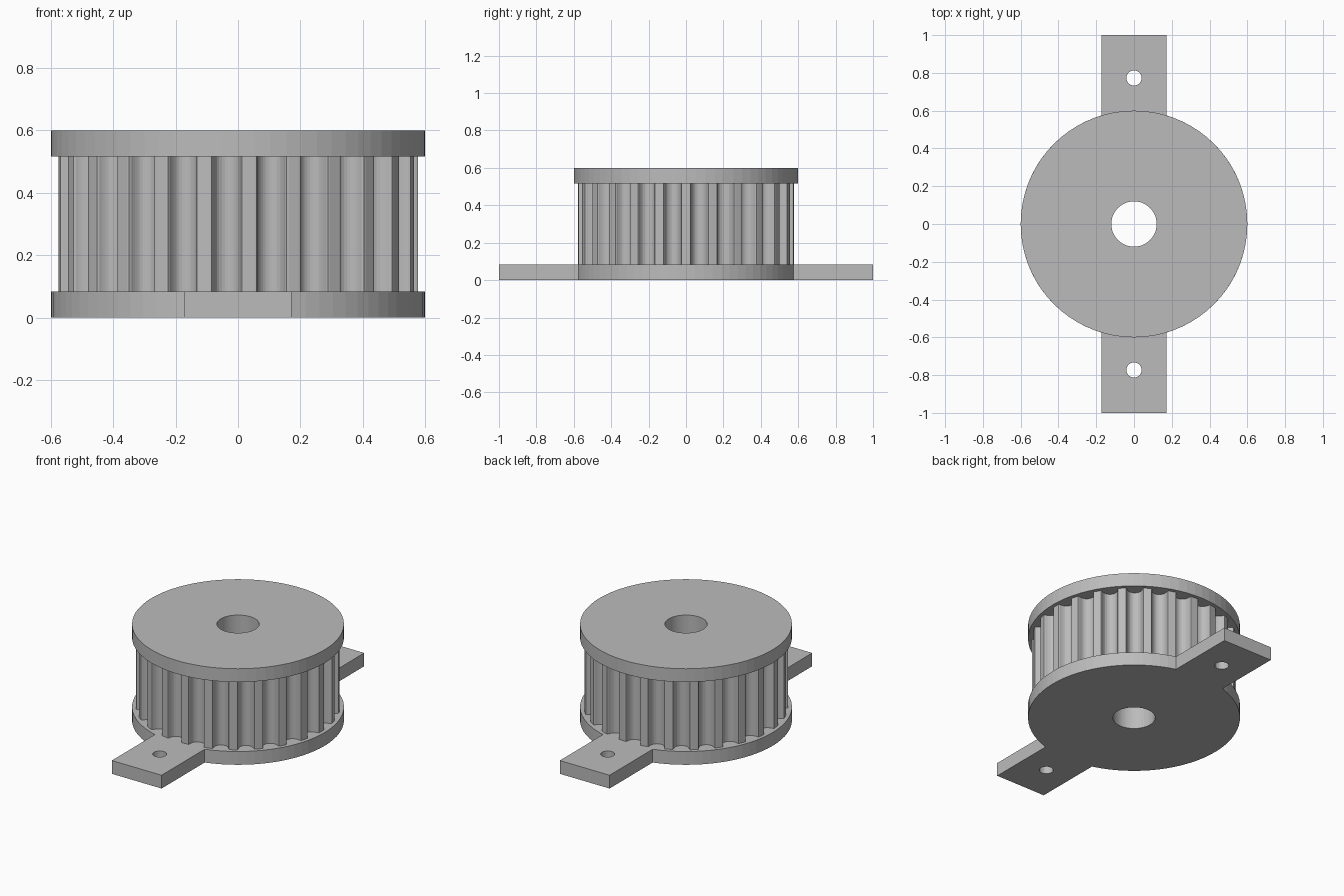
import bpy, bmesh, math
from mathutils import Vector

if "Cube" in bpy.data.objects:
    bpy.data.objects.remove(bpy.data.objects["Cube"])

FLANGE_R, BORE_R, TEETH = 0.6, 0.12, 25
TAB_W, TAB_Y, HOLE_Y, HOLE_R = 0.172, 1.0, 0.773, 0.04
Z0, Z1, Z2, Z3 = 0.0, 0.083, 0.517, 0.6

grey = bpy.data.materials.new("plain grey")
grey.diffuse_color = (0.5, 0.5, 0.5, 1)
grey.use_nodes = True
grey.node_tree.nodes["Principled BSDF"].inputs["Base Color"].default_value = grey.diffuse_color


def circle(r, n, cy=0.0):
    return [(r * math.cos(2 * math.pi * i / n), cy + r * math.sin(2 * math.pi * i / n))
            for i in range(n)]


def extrude(name, loops, z0, z1, caps=True):
    """Prism from an outer loop and any number of hole loops."""
    bm = bmesh.new()
    rims = {z0: [], z1: []}
    for loop in loops:
        low = [bm.verts.new((x, y, z0)) for x, y in loop]
        high = [bm.verts.new((x, y, z1)) for x, y in loop]
        for i in range(len(loop)):
            j = (i + 1) % len(loop)
            bm.faces.new((low[i], low[j], high[j], high[i]))
            rims[z0].append(bm.edges.get((low[i], low[j])))
            rims[z1].append(bm.edges.get((high[i], high[j])))
    if caps:
        for edges in rims.values():
            bmesh.ops.triangle_fill(bm, use_beauty=True, use_dissolve=False,
                                    edges=edges, normal=Vector((0, 0, 1)))
    bmesh.ops.recalc_face_normals(bm, faces=bm.faces)
    if not caps:
        # open tube: set wall directions from the loop order
        n = len(loops[0])
        bm.faces.ensure_lookup_table()
        for k, f in enumerate(bm.faces):
            c = f.calc_center_median()
            out = f.normal.x * c.x + f.normal.y * c.y > 0
            if out != (k < n):
                f.normal_flip()
    me = bpy.data.meshes.new(name)
    bm.to_mesh(me)
    bm.free()
    me.materials.append(grey)
    ob = bpy.data.objects.new(name, me)
    bpy.context.collection.objects.link(ob)
    return ob


# Base flange with a mounting tab at front and back
join = math.asin(TAB_W / FLANGE_R)
arc = [-math.pi / 2 + join + (math.pi - 2 * join) * i / 32 for i in range(33)]
right = [(FLANGE_R * math.cos(a), FLANGE_R * math.sin(a)) for a in arc]
half = [(TAB_W, -TAB_Y)] + right + [(TAB_W, TAB_Y)]
outline = half + [(-x, -y) for x, y in half]
extrude("base_flange", [outline, circle(BORE_R, 48),
                        circle(HOLE_R, 24, HOLE_Y), circle(HOLE_R, 24, -HOLE_Y)], Z0, Z1)

# Toothed drum: rounded belt grooves, half profile as (offset, depth)
TOOTH_R = 0.5775
groove = [(0.056, 0.0), (0.0486, 0.0028), (0.0449, 0.0098), (0.0434, 0.0179),
          (0.041, 0.0257), (0.0378, 0.0333), (0.0339, 0.0405), (0.0269, 0.0478),
          (0.0186, 0.053), (0.0095, 0.0563), (0.0, 0.0573)]
profile = [(-t, d) for t, d in groove] + groove[-2::-1]
drum = []
for k in range(TEETH):
    a = 2 * math.pi * (k + 0.5) / TEETH
    for t, d in profile:
        r = TOOTH_R - d if d else math.sqrt(TOOTH_R ** 2 - t * t)
        drum.append((r * math.cos(a) - t * math.sin(a), r * math.sin(a) + t * math.cos(a)))
extrude("toothed_drum", [drum, circle(BORE_R, 48)], Z1, Z2, caps=False)

# Top retaining flange
extrude("top_flange", [circle(FLANGE_R, 72), circle(BORE_R, 48)], Z2, Z3)
